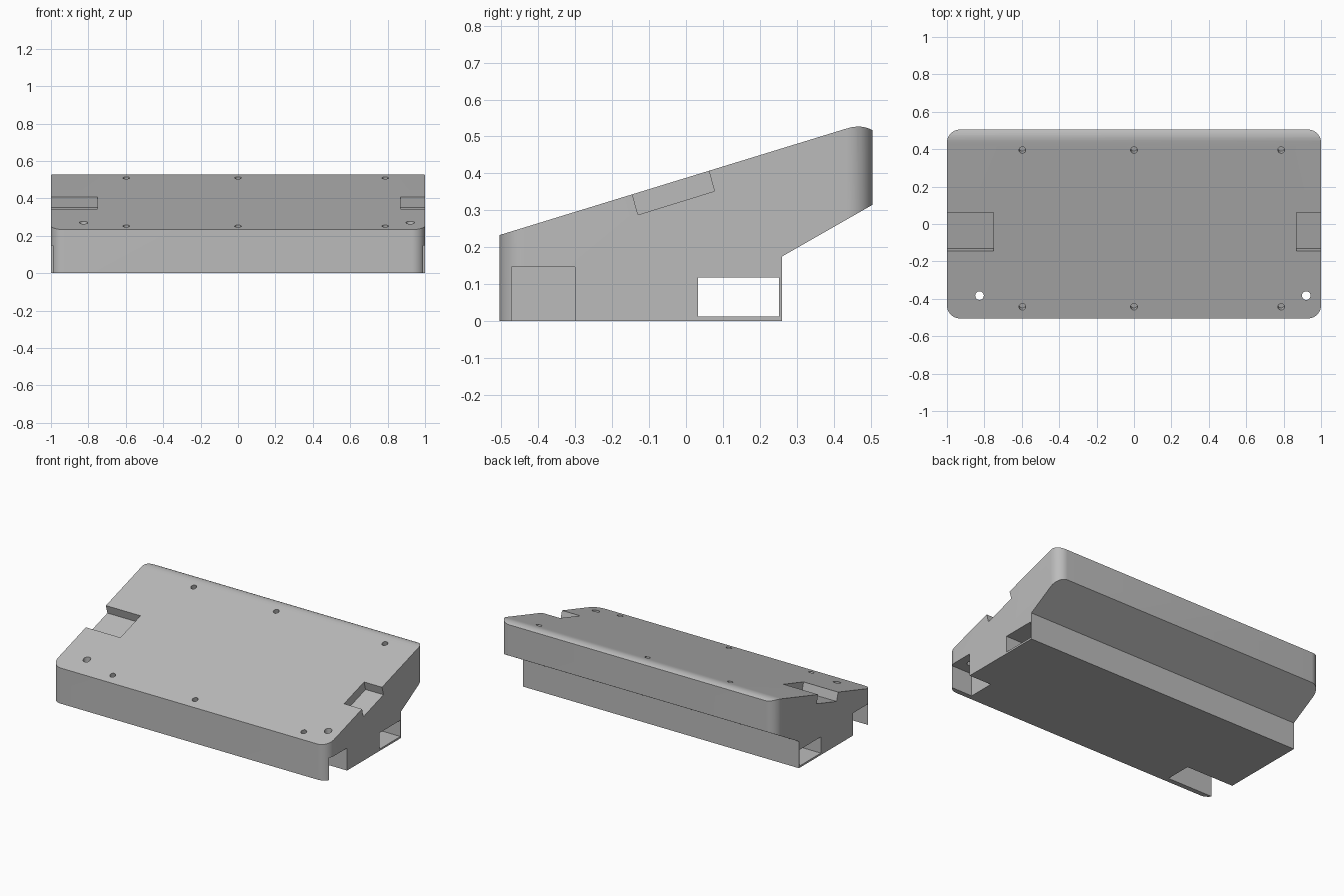
import bpy, bmesh, math
from mathutils import Matrix, Vector

cube = bpy.data.objects.get("Cube")
if cube:
    bpy.data.objects.remove(cube, do_unlink=True)

grey = bpy.data.materials.new("matte grey")
grey.use_nodes = True
grey.diffuse_color = (0.5, 0.5, 0.5, 1)
grey.node_tree.nodes["Principled BSDF"].inputs["Base Color"].default_value = (0.5, 0.5, 0.5, 1)


def prism(name, points, push):
    """Closed outline pushed along a vector."""
    bm = bmesh.new()
    face = bm.faces.new([bm.verts.new(p) for p in points])
    moved = bmesh.ops.extrude_face_region(bm, geom=[face])["geom"]
    verts = [v for v in moved if isinstance(v, bmesh.types.BMVert)]
    bmesh.ops.translate(bm, verts=verts, vec=push)
    bmesh.ops.recalc_face_normals(bm, faces=bm.faces)
    return add(name, bm)


def add(name, bm):
    mesh = bpy.data.meshes.new(name)
    bm.to_mesh(mesh)
    bm.free()
    mesh.materials.append(grey)
    obj = bpy.data.objects.new(name, mesh)
    bpy.context.collection.objects.link(obj)
    return obj


def side_prism(name, yz, x0, x1):
    return prism(name, [(x0, y, z) for y, z in yz], (x1 - x0, 0, 0))


def box_outline(y0, y1, z0, z1):
    return [(y0, z0), (y1, z0), (y1, z1), (y0, z1)]


def drill(name, centre, axis, radius, length):
    bm = bmesh.new()
    turn = Vector((0, 0, 1)).rotation_difference(axis).to_matrix().to_4x4()
    bmesh.ops.create_cone(bm, cap_ends=True, segments=24, radius1=radius, radius2=radius,
                          depth=length, matrix=Matrix.Translation(centre) @ turn)
    return add(name, bm)


def combine(target, tool, operation):
    mod = target.modifiers.new("cut", "BOOLEAN")
    mod.operation, mod.solver, mod.object = operation, "EXACT", tool
    bpy.context.view_layer.objects.active = target
    bpy.ops.object.modifier_apply(modifier=mod.name)
    bpy.data.objects.remove(tool, do_unlink=True)


HALF, SLOPE, FRONT_Z = 0.505, 0.307, 0.233


def top_z(y):
    return FRONT_Z + SLOPE * (y + HALF)


# Wedge body with an overhanging, rounded rear edge
body = side_prism("console_body", [
    (-HALF, 0), (0.26, 0), (0.26, 0.175), (HALF, 0.315), (HALF, 0.517),
    (0.497, 0.521), (0.487, 0.5245), (0.475, 0.5265), (0.462, 0.5268),
    (0.448, 0.525), (0.43, top_z(0.43)), (-HALF, FRONT_Z)], -1, 1)

# Rounded vertical corners
R = 0.07
plan = []
for i, (sx, sy) in enumerate([(1, 1), (-1, 1), (-1, -1), (1, -1)]):
    for k in range(13):
        a = math.pi / 2 * (i + k / 12)
        plan.append((sx * (1 - R) + R * math.cos(a), sy * (HALF - R) + R * math.sin(a), -0.1))
combine(body, prism("corner_trim", plan, (0, 0, 1)), "INTERSECT")

# Cable tunnel running the full width
combine(body, side_prism("tunnel", box_outline(0.033, 0.252, 0.012, 0.118), -1.1, 1.1), "DIFFERENCE")

# Side notches in the sloping top and open pockets under the front corners
notch = [(-0.13, 0.288), (0.077, 0.352), (0.047, 0.461), (-0.16, 0.397)]
pocket = box_outline(-0.473, -0.30, -0.1, 0.147)
for name, outline, left, right in (("notch", notch, -0.75, 0.87), ("pocket", pocket, -0.66, 0.84)):
    combine(body, side_prism(name, outline, -1.1, left), "DIFFERENCE")
    combine(body, side_prism(name, outline, right, 1.1), "DIFFERENCE")

# Blind screw holes square to the sloping top
normal = Vector((0, -SLOPE, 1)).normalized()
for x in (-0.597, 0, 0.787):
    for y in (-0.443, 0.395):
        combine(body, drill("screw_hole", Vector((x, y, top_z(y))), normal, 0.018, 0.08), "DIFFERENCE")

# Vertical holes from the top into the pockets
for x in (-0.826, 0.921):
    combine(body, drill("through_hole", Vector((x, -0.383, 0.25)), Vector((0, 0, 1)), 0.023, 0.3), "DIFFERENCE")

# Smooth the rounded parts, keep the edges sharp
bpy.ops.object.select_all(action="DESELECT")
body.select_set(True)
bpy.context.view_layer.objects.active = body
bpy.ops.object.shade_smooth_by_angle(angle=math.radians(25))
